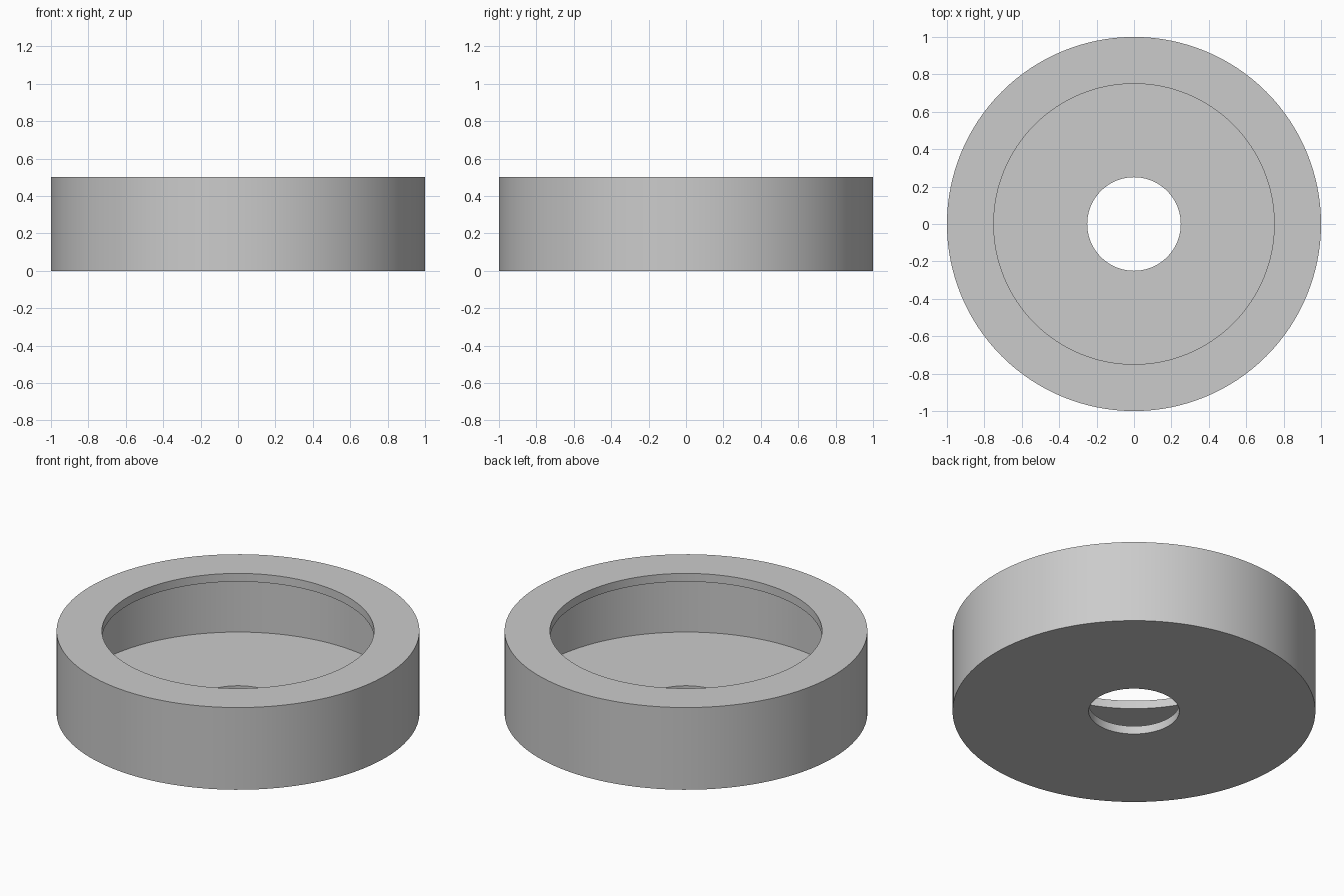
import bpy
import bmesh
import math

cube = bpy.data.objects.get("Cube")
if cube:
    bpy.data.objects.remove(cube, do_unlink=True)

RADIUS = 1.0
HEIGHT = 0.5
WALL = 0.05
OPENING = 0.75
HOLE = 0.25
SEGMENTS = 128

# Plain grey material
grey = bpy.data.materials.new("plain grey")
grey.use_nodes = True
colour = (0.6, 0.6, 0.6, 1)
grey.diffuse_color = colour
grey.node_tree.nodes["Principled BSDF"].inputs["Base Color"].default_value = colour

# Closed cross-section: floor, outer wall and inward lip around a hollow
profile = [
    (HOLE, 0),
    (RADIUS, 0),
    (RADIUS, HEIGHT),
    (OPENING, HEIGHT),
    (OPENING, HEIGHT - WALL),
    (RADIUS - WALL, HEIGHT - WALL),
    (RADIUS - WALL, WALL),
    (HOLE, WALL),
]


def lathe(name, section, material):
    """Spin a closed (radius, height) section about the z axis."""
    bm = bmesh.new()
    verts = [bm.verts.new((r, 0, z)) for r, z in section]
    edges = [bm.edges.new((a, b)) for a, b in zip(verts, verts[1:] + verts[:1])]
    bmesh.ops.spin(bm, geom=verts + edges, cent=(0, 0, 0), axis=(0, 0, 1),
                   angle=math.tau, steps=SEGMENTS, use_merge=True)
    bmesh.ops.remove_doubles(bm, verts=bm.verts, dist=1e-4)
    bmesh.ops.recalc_face_normals(bm, faces=bm.faces)
    mesh = bpy.data.meshes.new(name)
    bm.to_mesh(mesh)
    bm.free()
    mesh.materials.append(material)
    obj = bpy.data.objects.new(name, mesh)
    bpy.context.collection.objects.link(obj)
    return obj


# Hollow ring shell with crisp rims
shell = lathe("hollow_ring_shell", profile, grey)
bpy.ops.object.select_all(action="DESELECT")
shell.select_set(True)
bpy.context.view_layer.objects.active = shell
bpy.ops.object.shade_smooth_by_angle(angle=math.radians(30))
